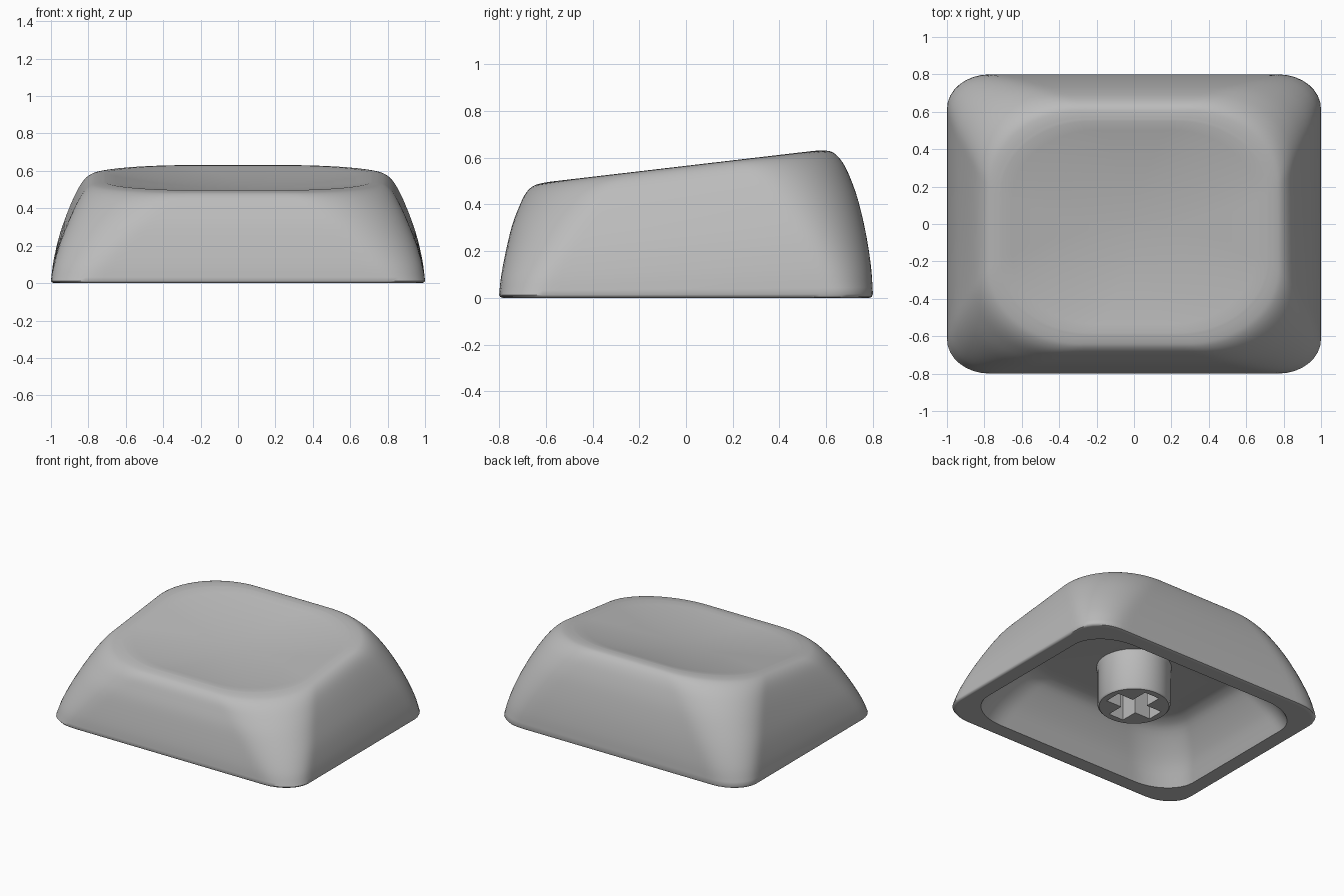
import bpy, bmesh
from math import sin, cos, pi, radians, sqrt
from mathutils import Vector, Matrix

cube = bpy.data.objects.get("Cube")
if cube:
    bpy.data.objects.remove(cube, do_unlink=True)

SEGS = 192
DISH_DEPTH = 0.055

grey = bpy.data.materials.new("plain_grey")
grey.use_nodes = True
grey.diffuse_color = (0.5, 0.5, 0.5, 1)
grey.node_tree.nodes["Principled BSDF"].inputs["Base Color"].default_value = (0.5, 0.5, 0.5, 1)


def rim_height(y):
    """Sloping plane that carries the top rim."""
    return 0.565 + 0.117 * y


def outline(hx, y0, y1, q, z_rule):
    """Rounded rectangle; q is the corner radius as a share of the half size."""
    pts = []
    for i in range(SEGS):
        a = 2 * pi * i / SEGS
        c, s = cos(a), sin(a)
        big, small = max(abs(c), abs(s)), min(abs(c), abs(s))
        k = 1 - q
        r = 1 / big
        if small * r > k:
            m = k * (big + small)
            r = m + sqrt(m * m - 2 * k * k + q * q)
        y = (y0 + y1) / 2 + (y1 - y0) / 2 * r * s
        pts.append((hx * r * c, y, z_rule(y)))
    return pts


def smooth_rows(rows, steps=4):
    """Catmull-Rom curve through rows of numbers."""
    rows = [Vector(r) for r in rows]
    ext = [2 * rows[0] - rows[1]] + rows + [2 * rows[-1] - rows[-2]]
    out = []
    for a, b, c, d in zip(ext, ext[1:], ext[2:], ext[3:]):
        for k in range(steps):
            t = k / steps
            out.append(0.5 * (2 * b + (c - a) * t + (2 * a - 5 * b + 4 * c - d) * t ** 2
                              + (3 * b - a - 3 * c + d) * t ** 3))
    return out + [rows[-1]]


def bridge(bm, rings):
    """Skin a stack of closed rings and return their vertex loops."""
    loops = [[bm.verts.new(p) for p in ring] for ring in rings]
    for lo, hi in zip(loops, loops[1:]):
        for i in range(len(lo)):
            j = (i + 1) % len(lo)
            bm.faces.new((lo[i], lo[j], hi[j], hi[i]))
    bm.faces.new(loops[0])
    return loops


def smooth_shade(mesh):
    mesh.shade_smooth()
    mesh.set_sharp_from_angle(angle=radians(45))


def finish(name, bm):
    bmesh.ops.recalc_face_normals(bm, faces=bm.faces)
    mesh = bpy.data.meshes.new(name)
    bm.to_mesh(mesh)
    bm.free()
    mesh.materials.append(grey)
    obj = bpy.data.objects.new(name, mesh)
    bpy.context.collection.objects.link(obj)
    smooth_shade(mesh)
    return obj


# Cap shell: hollow, bottom lip, outer wall and dished top in one loft
# Hollow rows: height, half width, half depth, corner share
hollow = [(0.35, 0.56, 0.4, 0.5), (0.337, 0.635, 0.46, 0.48), (0.29, 0.71, 0.525, 0.45),
          (0.15, 0.815, 0.62, 0.4), (0, 0.885, 0.685, 0.35)]
# Lip rows: height, inset from the widest outline
lip = [(0, 0.025), (0, 0.015), (0.004, 0.005)]
# Wall rows: share of rim height, half width, front y, back y, corner share
wall = [(0.025, 1, -0.8, 0.8, 0.23), (0.2, 0.985, -0.791, 0.792, 0.28),
        (0.42, 0.953, -0.771, 0.77, 0.36), (0.65, 0.904, -0.744, 0.735, 0.45),
        (0.82, 0.86, -0.712, 0.696, 0.53), (0.92, 0.825, -0.687, 0.662, 0.59),
        (0.975, 0.79, -0.658, 0.628, 0.63), (0.994, 0.755, -0.626, 0.593, 0.66),
        (1, 0.71, -0.583, 0.55, 0.68)]

rings = [outline(hx, -hy, hy, q, lambda y, z=z: z) for z, hx, hy, q in smooth_rows(hollow)]
rings += [outline(1 - d, d - 0.8, 0.8 - d, 0.23, lambda y, z=z: z) for z, d in lip]
rings += [outline(hx, y0, y1, q, lambda y, f=f: f * rim_height(y))
          for f, hx, y0, y1, q in smooth_rows(wall)]

_, rim_x, rim_front, rim_back, rim_q = wall[-1]
rim_mid, rim_half = (rim_front + rim_back) / 2, (rim_back - rim_front) / 2
for k in range(11, 0, -1):
    t = k / 12
    drop = DISH_DEPTH * (1 - t * t)
    rings.append(outline(rim_x * t, rim_mid - rim_half * t, rim_mid + rim_half * t,
                         1 + (rim_q - 1) * t, lambda y, d=drop: rim_height(y) - d))

bm = bmesh.new()
inner = bridge(bm, rings)[-1]
centre = bm.verts.new((0, rim_mid, rim_height(rim_mid) - DISH_DEPTH))
for i in range(SEGS):
    bm.faces.new((inner[i], inner[(i + 1) % SEGS], centre))
finish("cap_shell", bm)

# Stem: round post under the ceiling, with a softened lower edge and small flared root
post = [(0.055, 0.23), (0.065, 0.24), (0.32, 0.24), (0.34, 0.247), (0.4, 0.25)]
bm = bmesh.new()
bm.faces.new(bridge(bm, [[(r * cos(2 * pi * i / 48), r * sin(2 * pi * i / 48), z)
                          for i in range(48)] for z, r in post])[-1])
stem = finish("stem", bm)

# Cross-shaped socket cut into the stem
for name, size in (("socket_slot_x", (0.37, 0.12)), ("socket_slot_y", (0.12, 0.37))):
    bm = bmesh.new()
    bmesh.ops.create_cube(bm, size=1, matrix=Matrix.Translation((0, 0, 0.15))
                          @ Matrix.Diagonal((*size, 0.3, 1)))
    cutter = finish(name, bm)
    cutter.hide_render = True
    cut = stem.modifiers.new(name, 'BOOLEAN')
    cut.operation = 'DIFFERENCE'
    cut.solver = 'EXACT'
    cut.object = cutter

# Bake the cuts and drop the cutters
bpy.context.view_layer.update()
baked = bpy.data.meshes.new_from_object(stem.evaluated_get(bpy.context.evaluated_depsgraph_get()))
cutters = [m.object for m in stem.modifiers]
stem.modifiers.clear()
stem.data = baked
for cutter in cutters:
    bpy.data.objects.remove(cutter, do_unlink=True)
smooth_shade(stem.data)
